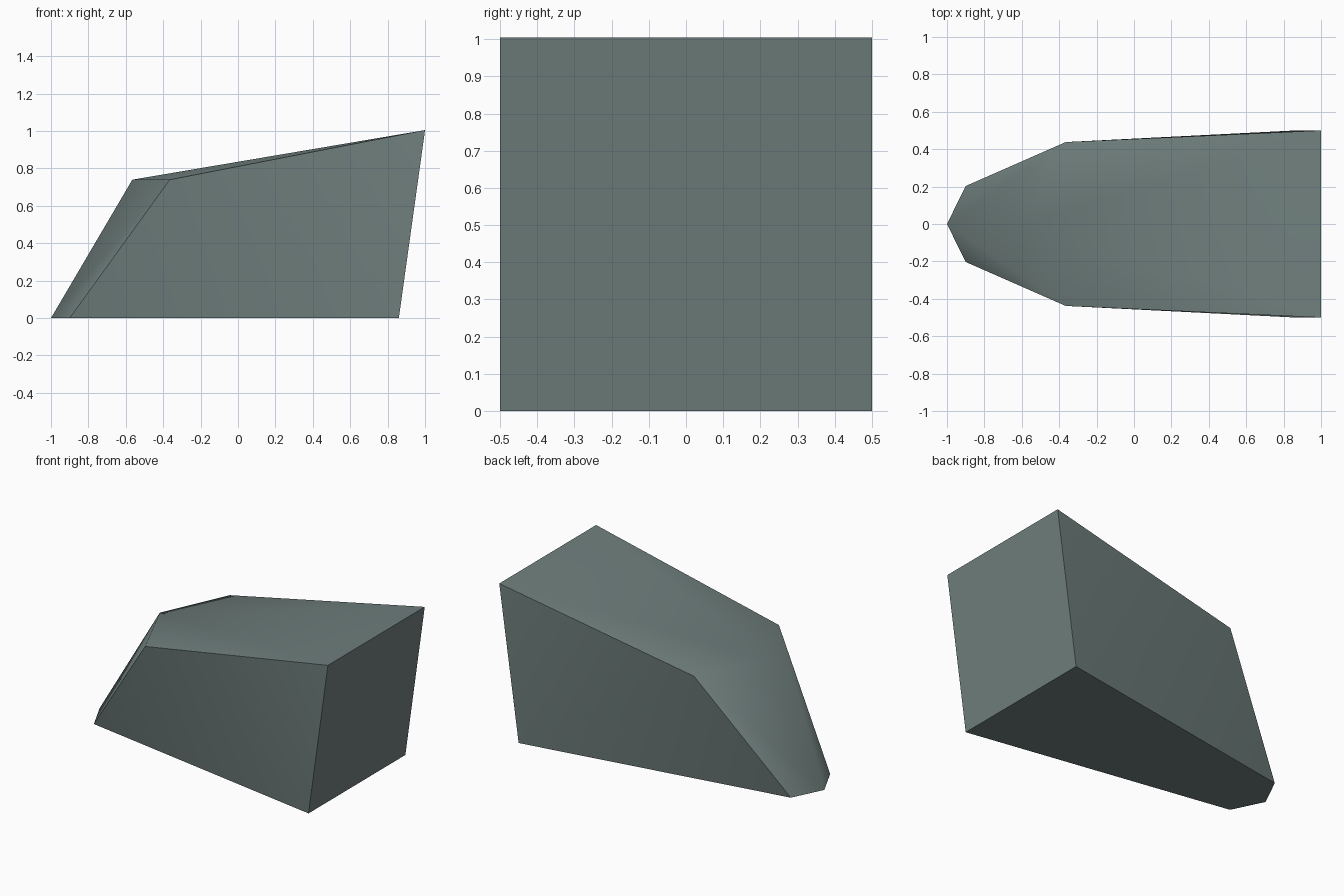
import bpy, bmesh, math

if "Cube" in bpy.data.objects:
    bpy.data.objects.remove(bpy.data.objects["Cube"])

mat = bpy.data.materials.new("grey green")
mat.diffuse_color = (0.162, 0.216, 0.208, 1)
mat.use_nodes = True
mat.node_tree.nodes["Principled BSDF"].inputs["Base Color"].default_value = mat.diffuse_color

# Wedge block: pointed nose, leaning back wall, slightly ridged top
centre = [(-1, 0, 0), (-0.565, 0, 0.74)]
half = [(-0.9, 0.203, 0), (0.86, 0.5, 0), (-0.365, 0.438, 0.74), (1, 0.5, 1.005)]

bm = bmesh.new()
for p in centre:
    bm.verts.new(p)
for x, y, z in half:
    for side in (1, -1):
        bm.verts.new((x, y * side, z))
bmesh.ops.convex_hull(bm, input=bm.verts[:])
bmesh.ops.recalc_face_normals(bm, faces=bm.faces[:])

mesh = bpy.data.meshes.new("wedge_block")
bm.to_mesh(mesh)
bm.free()
mesh.materials.append(mat)
block = bpy.data.objects.new("wedge_block", mesh)
bpy.context.collection.objects.link(block)

# Soft nose and side folds, sharp outer edges
bpy.context.view_layer.objects.active = block
block.select_set(True)
bpy.ops.object.shade_smooth_by_angle(angle=math.radians(55))
